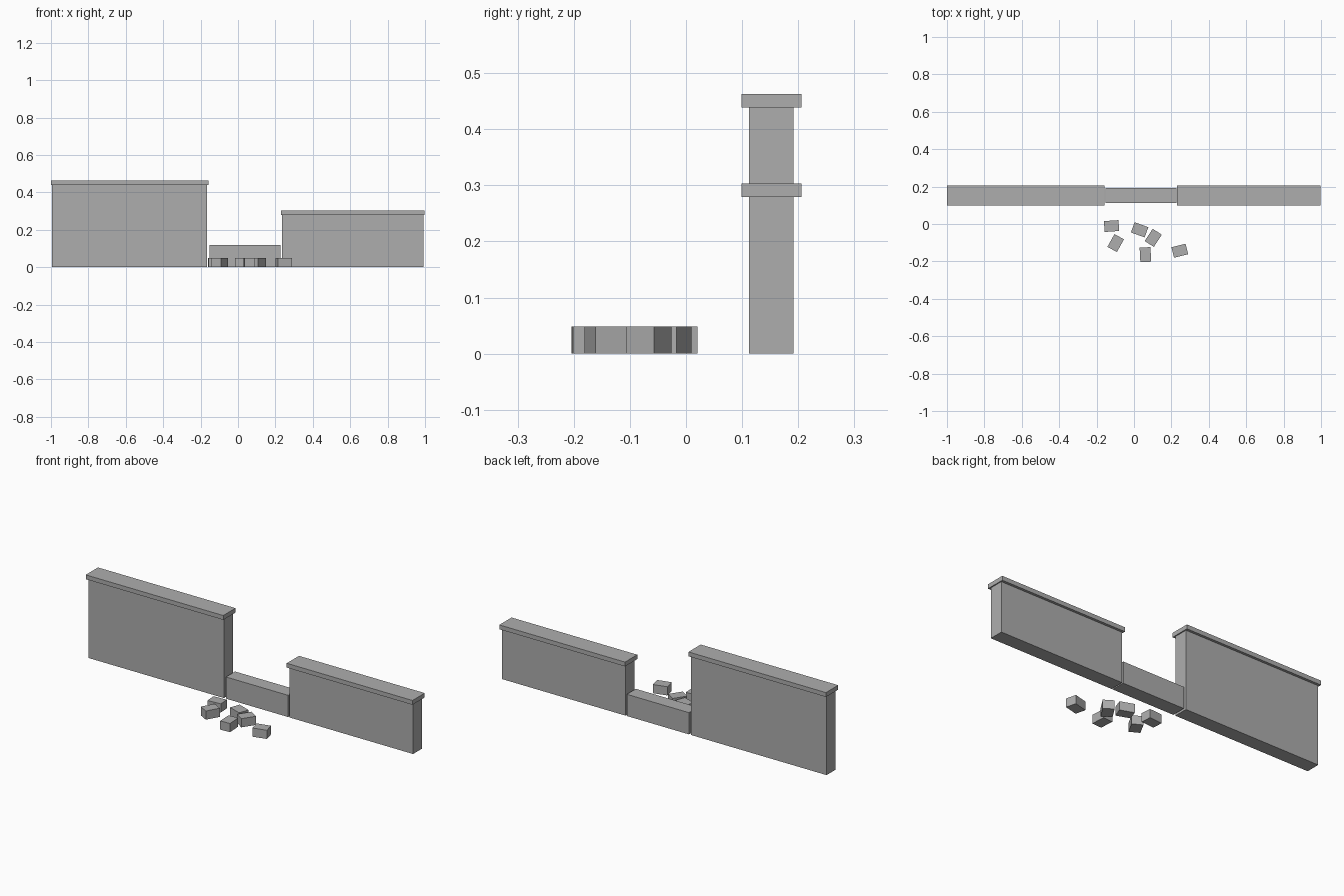
import bpy
from math import radians

old = bpy.data.objects.get("Cube")
if old:
    bpy.data.objects.remove(old, do_unlink=True)

# Single stone colour
stone = bpy.data.materials.new("grey_stone")
stone.use_nodes = True
colour = (0.42, 0.42, 0.42, 1)
stone.diffuse_color = colour
stone.node_tree.nodes["Principled BSDF"].inputs["Base Color"].default_value = colour

WALL_Y, WALL_DEPTH, CAP_DEPTH = 0.152, 0.079, 0.107
CAP_HEIGHT = 0.024
BRICK = (0.078, 0.058, 0.048)


def block(name, centre, size, turn=0):
    """Flat-sided block, turned about z by degrees."""
    bpy.ops.mesh.primitive_cube_add(size=1, location=centre,
                                    rotation=(0, 0, radians(turn)))
    obj = bpy.context.object
    obj.name = name
    obj.scale = size
    obj.data.materials.append(stone)
    return obj


def wall(name, x0, x1, height):
    block(name, ((x0 + x1) / 2, WALL_Y, height / 2),
          (x1 - x0, WALL_DEPTH, height))


def coping(name, x0, x1, base):
    block(name, ((x0 + x1) / 2, WALL_Y, base + CAP_HEIGHT / 2),
          (x1 - x0, CAP_DEPTH, CAP_HEIGHT))


# Standing wall sections with overhanging coping
wall("tall_wall", -0.994, -0.165, 0.439)
coping("tall_wall_coping", -1.0, -0.159, 0.439)
wall("short_wall", 0.235, 0.992, 0.279)
coping("short_wall_coping", 0.229, 0.998, 0.279)

# Collapsed section between them
wall("broken_wall", -0.152, 0.228, 0.12)

# Fallen bricks: x, y, turn in degrees
fallen = [
    (-0.12, -0.011, 4),
    (-0.098, -0.102, 61),
    (0.03, -0.031, -20),
    (0.103, -0.074, 57),
    (0.061, -0.164, 93),
    (0.245, -0.143, 14),
]
for i, (x, y, turn) in enumerate(fallen, 1):
    block(f"fallen_brick_{i}", (x, y, BRICK[2] / 2), BRICK, turn)
